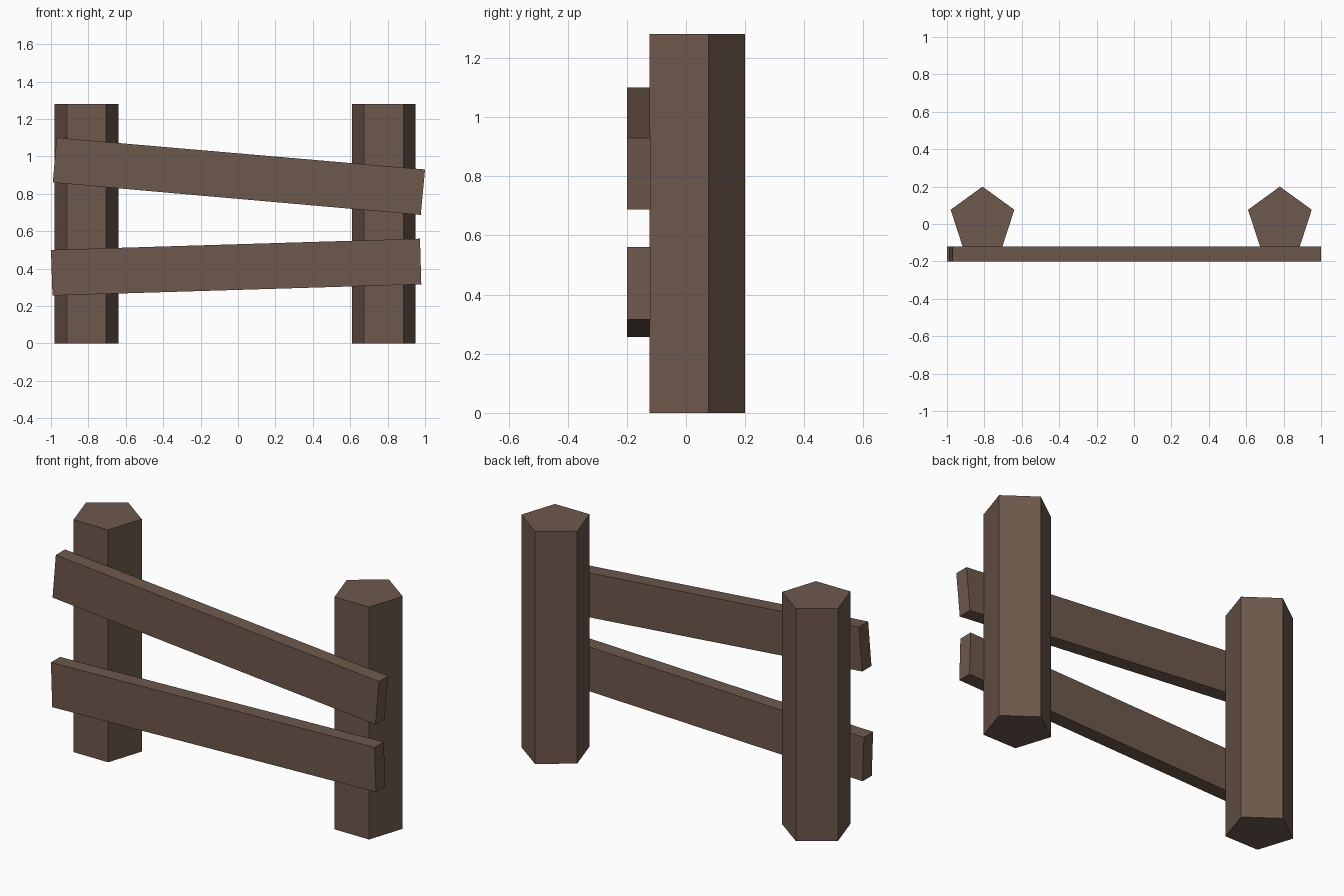
import bpy, bmesh, math

if "Cube" in bpy.data.objects:
    bpy.data.objects.remove(bpy.data.objects["Cube"])

wood = bpy.data.materials.new("brown wood")
wood.diffuse_color = (0.155, 0.098, 0.073, 1)
wood.use_nodes = True
wood.node_tree.nodes["Principled BSDF"].inputs["Base Color"].default_value = wood.diffuse_color


def prism(name, base, offset):
    """Extrude a flat outline along an offset into a closed solid."""
    bm = bmesh.new()
    face = bm.faces.new([bm.verts.new(p) for p in base])
    ext = bmesh.ops.extrude_face_region(bm, geom=[face], use_keep_orig=True)
    moved = [g for g in ext["geom"] if isinstance(g, bmesh.types.BMVert)]
    bmesh.ops.translate(bm, verts=moved, vec=offset)
    bmesh.ops.recalc_face_normals(bm, faces=bm.faces)
    mesh = bpy.data.meshes.new(name)
    bm.to_mesh(mesh)
    bm.free()
    mesh.materials.append(wood)
    obj = bpy.data.objects.new(name, mesh)
    bpy.context.collection.objects.link(obj)
    return obj


# Five-sided posts, one corner pointing to the back
R = 0.179
for name, cx in (("left_post", -0.81), ("right_post", 0.78)):
    ring = [(cx + R * math.sin(i * math.tau / 5),
             0.021 + R * math.cos(i * math.tau / 5), 0) for i in range(5)]
    prism(name, ring, (0, 0, 1.28))

# Tilted rails nailed across the front
rails = {
    "upper_rail": [(-0.97, 1.10), (1.0, 0.93), (0.977, 0.687), (-0.99, 0.86)],
    "lower_rail": [(-1.0, 0.50), (0.973, 0.56), (0.98, 0.316), (-0.992, 0.256)],
}
for name, outline in rails.items():
    prism(name, [(x, -0.2, z) for x, z in outline], (0, 0.08, 0))
